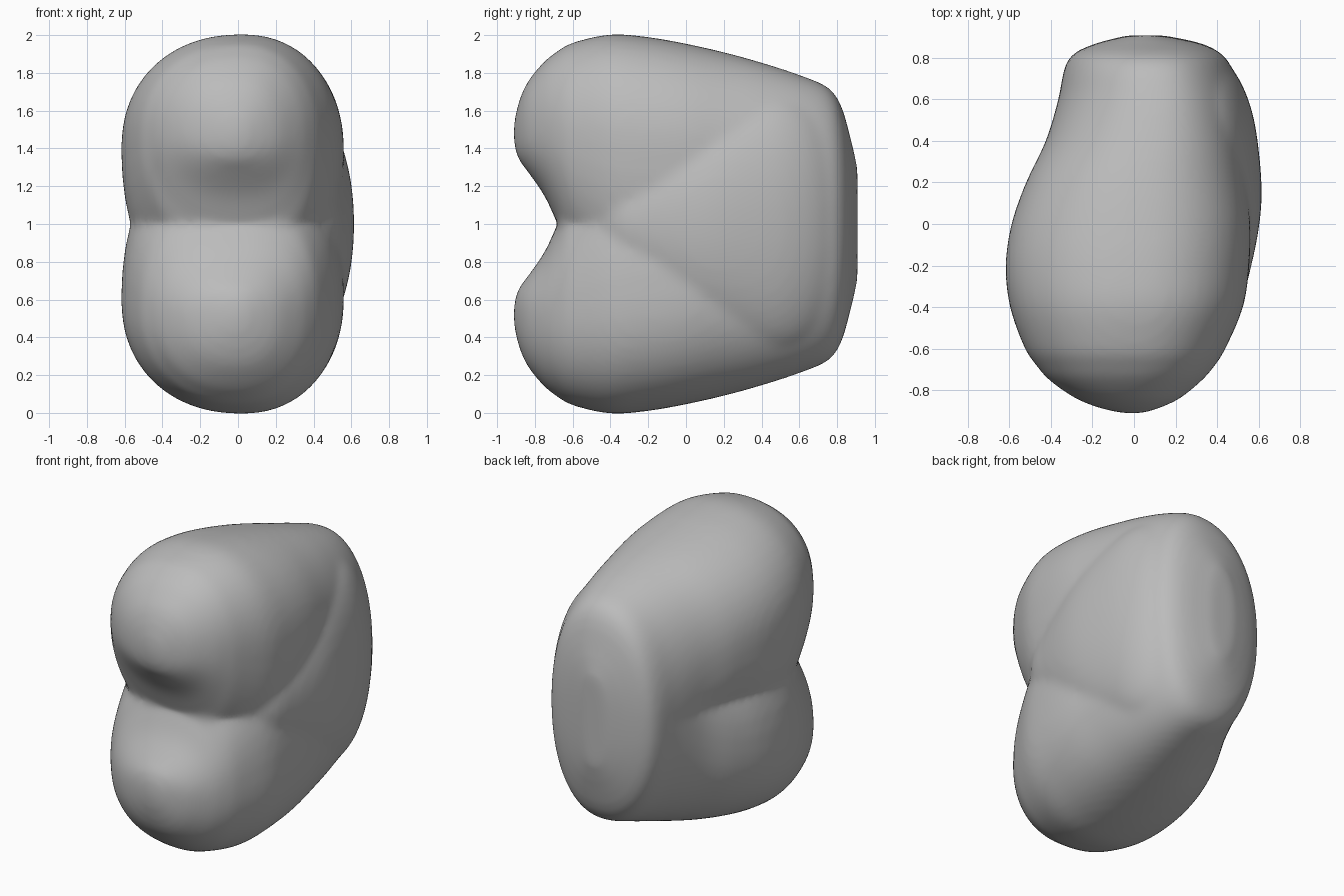
import bpy, bmesh, math
from mathutils import Vector

cube = bpy.data.objects.get("Cube")
if cube:
    bpy.data.objects.remove(cube, do_unlink=True)

SIDES, STEPS = 48, 5


def smooth_rows(rows):
    """Catmull-Rom interpolation between section rows."""
    rows = [Vector(r) for r in rows]
    out = []
    for i in range(len(rows) - 1):
        a, b, c, d = (rows[max(0, min(len(rows) - 1, i + k))] for k in (-1, 0, 1, 2))
        for s in range(STEPS):
            t = s / STEPS
            out.append(b + 0.5 * t * (c - a + t * (2 * a - 5 * b + 4 * c - d
                                                   + t * (3 * (b - c) + d - a))))
    return out + [rows[-1]]


def section(bm, row, power):
    """Rounded cross-section, crest right of centre; z is from the mid plane."""
    y, left, right, top, mid, bottom = row
    cx = left + .55 * (right - left)
    ring = []
    for i in range(SIDES):
        a = 2 * math.pi * i / SIDES
        c, s = math.cos(a), math.sin(a)
        w = right - cx if c > 0 else cx - left
        h = top - mid if s > 0 else mid - bottom
        x = cx + w * math.copysign(abs(c) ** (2 / power), c)
        z = mid + h * math.copysign(abs(s) ** (2 / power), s)
        ring.append(bm.verts.new((x, y, z - 1)))
    return ring


def loft(bm, rows, power):
    rings = [section(bm, r, power) for r in smooth_rows(rows)]
    for a, b in zip(rings, rings[1:]):
        for i in range(SIDES):
            j = (i + 1) % SIDES
            bm.faces.new((a[i], a[j], b[j], b[i]))
    bm.faces.new(rings[0])
    bm.faces.new(rings[-1])


# Upper lobe: y, left, right, top, middle, bottom
lobe = [
    (-.912, -.04, .03, 1.52, 1.48, 1.44),
    (-.89, -.15, .11, 1.63, 1.48, 1.35),
    (-.84, -.28, .22, 1.75, 1.48, 1.28),
    (-.75, -.41, .33, 1.86, 1.48, 1.15),
    (-.68, -.47, .39, 1.915, 1.47, 1.0),
    (-.6, -.525, .44, 1.96, 1.45, .83),
    (-.4, -.597, .525, 2.004, 1.42, .6),
    (-.2, -.618, .555, 1.99, 1.4, .48),
    (0, -.59, .56, 1.955, 1.38, .55),
    (.2, -.52, .54, 1.91, 1.34, .65),
    (.4, -.425, .525, 1.855, 1.25, .55),
    (.6, -.365, .51, 1.79, 1.1, .3),
    (.75, -.335, .47, 1.725, 1, .28),
    (.82, -.29, .42, 1.63, 1, .37),
    (.87, -.18, .32, 1.46, 1, .54),
    (.908, -.03, .14, 1.3, 1, .7),
]
# Side ridge between the lobes: y, right edge, half height
ridge = [(-.66, .24, .02), (-.4, .49, .22), (-.2, .565, .4), (.1, .614, .58),
         (.4, .595, .68), (.6, .55, .66), (.75, .47, .55), (.82, .36, .4)]

bm = bmesh.new()
loft(bm, lobe, 2.2)
loft(bm, [(y, 0, x, 1 + h, 1, 1 - h) for y, x, h in ridge], 2.1)
bmesh.ops.recalc_face_normals(bm, faces=bm.faces)
mesh = bpy.data.meshes.new("lobed_body")
bm.to_mesh(mesh)
bm.free()

body = bpy.data.objects.new("lobed_body", mesh)
bpy.context.collection.objects.link(body)
body.location.z = 1

# Matching lower lobe, then blend everything into one skin
mirror = body.modifiers.new("mirror", 'MIRROR')
mirror.use_axis = (False, False, True)
mirror.use_bisect_axis = (False, False, True)
remesh = body.modifiers.new("blend", 'REMESH')
remesh.mode = 'VOXEL'
remesh.voxel_size = 0.022
remesh.use_smooth_shade = True
relax = body.modifiers.new("relax", 'SMOOTH')
relax.factor = 0.5
relax.iterations = 14

# Plain grey skin
grey = bpy.data.materials.new("plain_grey")
grey.use_nodes = True
colour = (.5, .5, .5, 1)
grey.diffuse_color = colour
grey.node_tree.nodes["Principled BSDF"].inputs["Base Color"].default_value = colour
mesh.materials.append(grey)
for p in mesh.polygons:
    p.use_smooth = True
